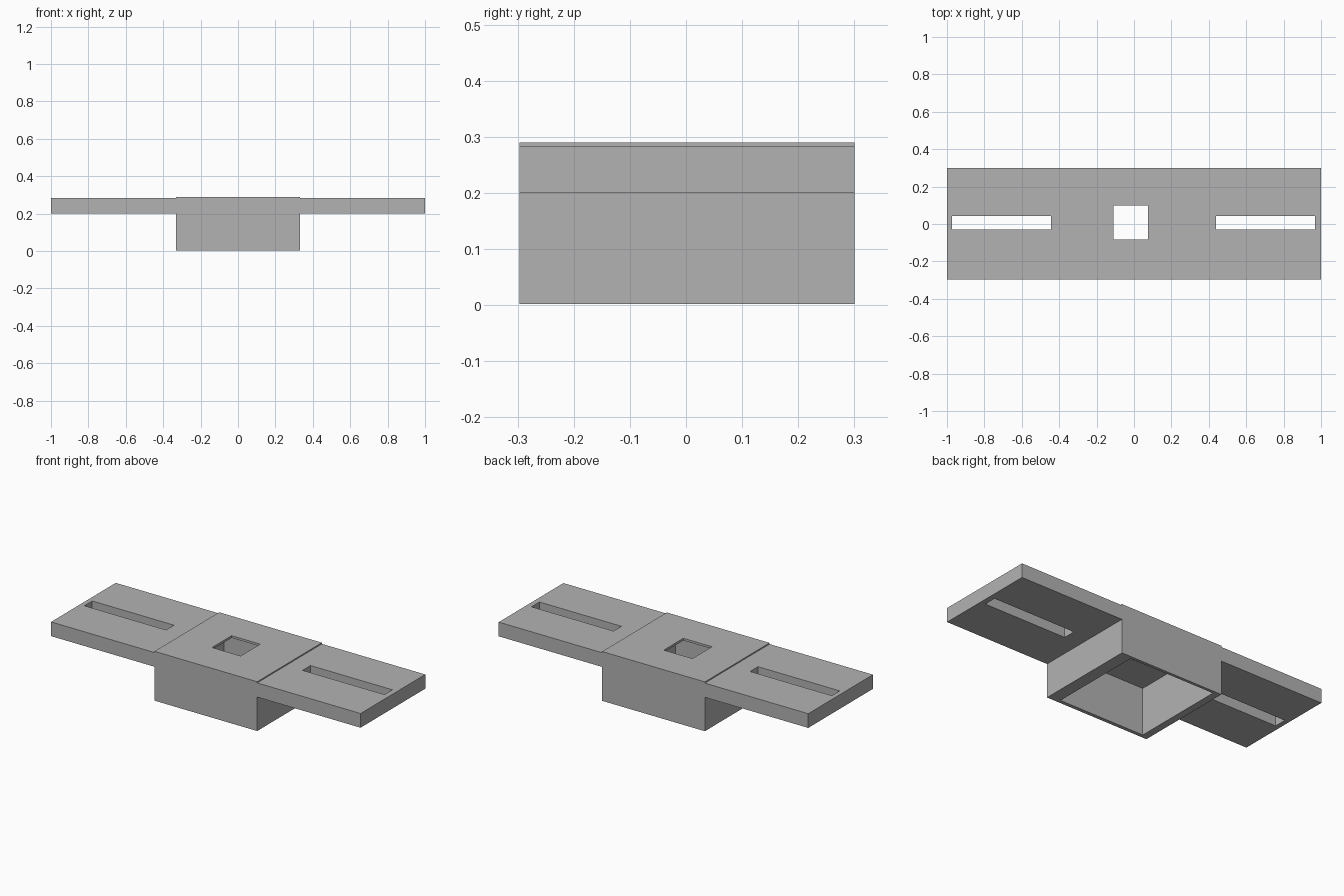
import bpy, bmesh

if "Cube" in bpy.data.objects:
    bpy.data.objects.remove(bpy.data.objects["Cube"], do_unlink=True)

# Single plain grey
grey = bpy.data.materials.new("plain_grey")
grey.use_nodes = True
colour = (0.45, 0.45, 0.45, 1)
grey.diffuse_color = colour
grey.node_tree.nodes["Principled BSDF"].inputs["Base Color"].default_value = colour


def skin_rings(name, rings):
    """Closed solid with a through hole: rectangular rings joined in a cycle."""
    bm = bmesh.new()
    loops = []
    for (x0, x1, y0, y1), z in rings:
        corners = ((x0, y0), (x1, y0), (x1, y1), (x0, y1))
        loops.append([bm.verts.new((x, y, z)) for x, y in corners])
    for i, low in enumerate(loops):
        high = loops[(i + 1) % len(loops)]
        for k in range(4):
            n = (k + 1) % 4
            bm.faces.new((low[k], low[n], high[n], high[k]))
    bmesh.ops.recalc_face_normals(bm, faces=bm.faces)
    mesh = bpy.data.meshes.new(name)
    bm.to_mesh(mesh)
    bm.free()
    mesh.materials.append(grey)
    obj = bpy.data.objects.new(name, mesh)
    bpy.context.collection.objects.link(obj)
    return obj


FRONT, BACK = -0.297, 0.3
HALF = 0.332

# Centre block: hollow from below, square window through its thin top
outer = (-HALF, HALF, FRONT, BACK)
cavity = (-0.29, 0.26, -0.276, 0.283)
window = (-0.11, 0.075, -0.083, 0.098)
TOP, CEILING, BASE = 0.29, 0.277, 0.002
skin_rings("centre_block", [
    (outer, TOP), (outer, BASE), (cavity, BASE),
    (cavity, CEILING), (window, CEILING), (window, TOP)])

# Side plates, each with a long slot
WING_LOW, WING_HIGH = 0.2, 0.283
for name, span, slot in (
        ("right_plate", (-1, -HALF), (-0.972, -0.444)),
        ("left_plate", (HALF, 1), (0.438, 0.968))):
    plate = (*span, FRONT, BACK)
    gap = (*slot, -0.03, 0.043)
    skin_rings(name, [(plate, WING_HIGH), (plate, WING_LOW),
                      (gap, WING_LOW), (gap, WING_HIGH)])
